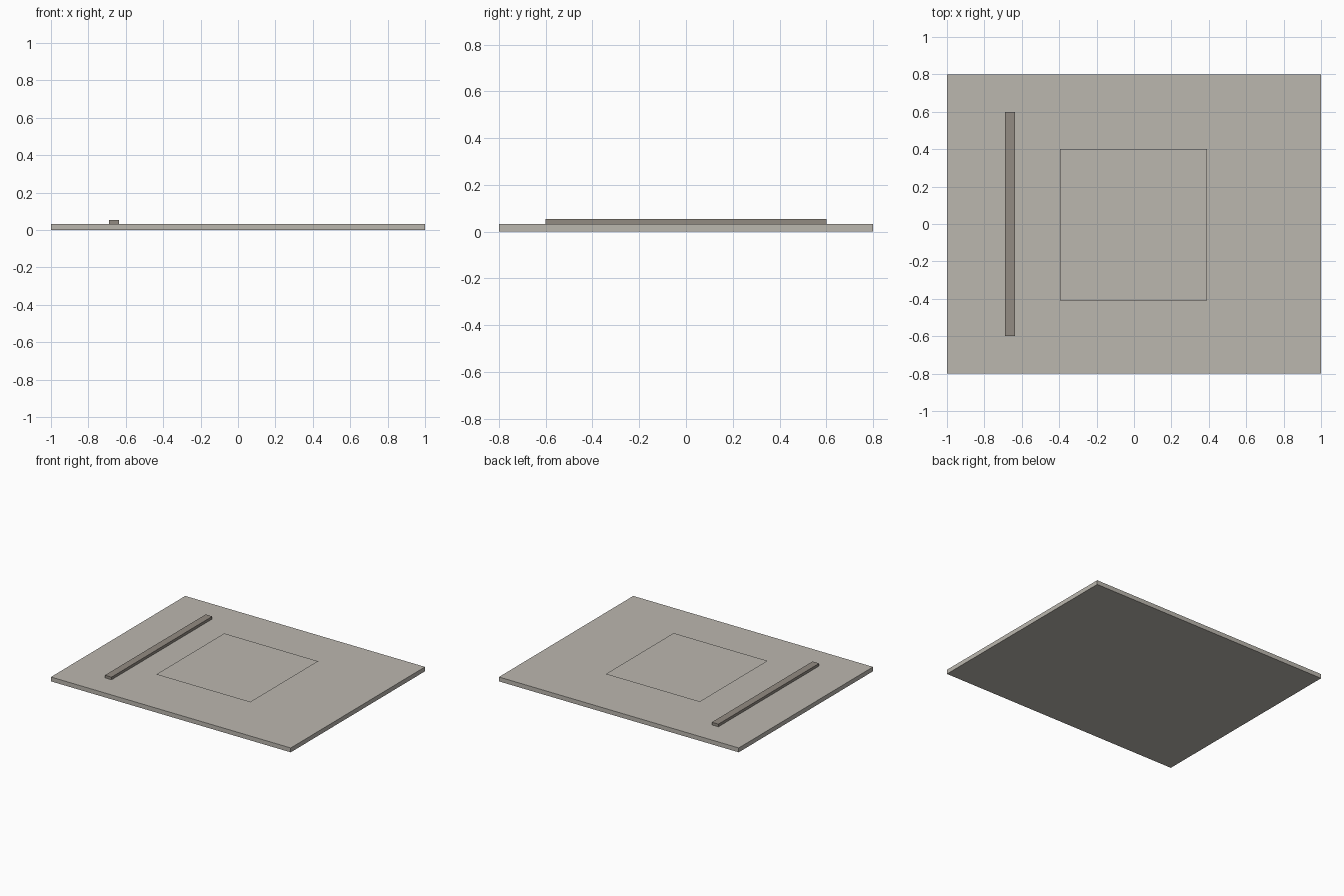
import bpy
import bmesh
from mathutils import Matrix, Vector

if "Cube" in bpy.data.objects:
    bpy.data.objects.remove(bpy.data.objects["Cube"])


def material(name, rgb):
    m = bpy.data.materials.new(name)
    m.diffuse_color = (*rgb, 1)
    m.use_nodes = True
    m.node_tree.nodes["Principled BSDF"].inputs["Base Color"].default_value = m.diffuse_color
    return m


def add_part(name, low, high, mat):
    """Box between two corners, or a single sheet when it has no height."""
    low, high = Vector(low), Vector(high)
    size, centre = high - low, (low + high) / 2
    bm = bmesh.new()
    if size.z > 0:
        bmesh.ops.create_cube(bm, size=1)
    else:
        bmesh.ops.create_grid(bm, x_segments=1, y_segments=1, size=0.5)
    bm.transform(Matrix.Translation(centre) @ Matrix.Diagonal((*size, 1)))
    mesh = bpy.data.meshes.new(name)
    bm.to_mesh(mesh)
    bm.free()
    mesh.materials.append(mat)
    obj = bpy.data.objects.new(name, mesh)
    bpy.context.collection.objects.link(obj)
    return obj


stone = material("warm light grey", (0.50, 0.475, 0.43))
dark = material("warm mid grey", (0.29, 0.26, 0.225))

# Wide flat slab
add_part("base_slab", (-1, -0.8, 0), (1, 0.8, 0.033), stone)
# Long raised strip near the left edge
add_part("raised_strip", (-0.69, -0.6, 0.033), (-0.635, 0.6, 0.053), dark)
# Thin sheet floating just above the slab
add_part("floating_sheet", (-0.395, -0.41, 0.065), (0.39, 0.40, 0.065), stone)
